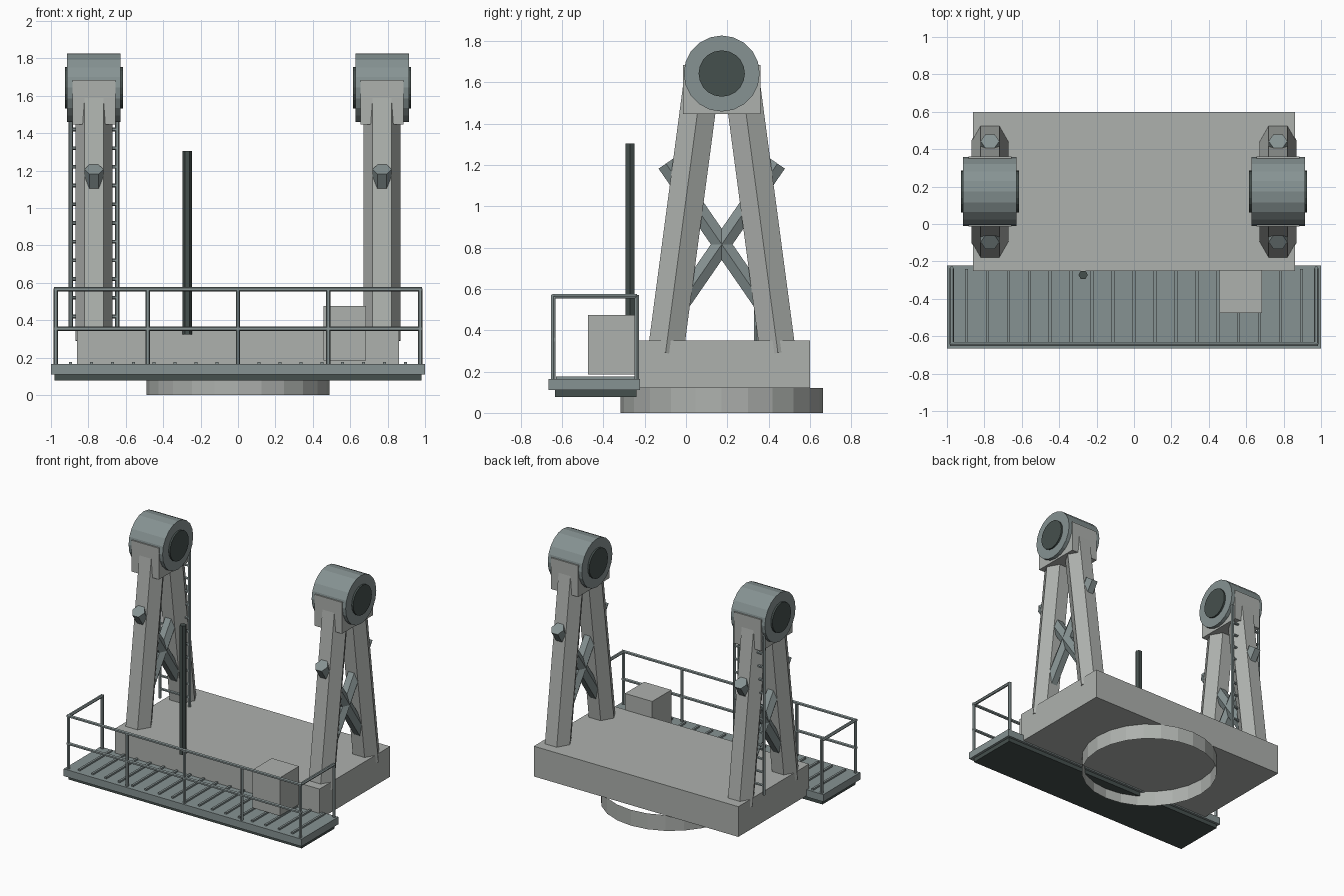
import bpy
from mathutils import Vector, Matrix

if "Cube" in bpy.data.objects:
    bpy.data.objects.remove(bpy.data.objects["Cube"])


def material(name, c):
    m = bpy.data.materials.new(name)
    m.diffuse_color = (*c, 1)
    m.use_nodes = True
    m.node_tree.nodes["Principled BSDF"].inputs["Base Color"].default_value = m.diffuse_color
    return m


LIGHT = material("light_grey", (0.42, 0.44, 0.42))
STEEL = material("steel_grey", (0.24, 0.29, 0.29))
DARK = material("dark_grey", (0.06, 0.08, 0.075))
CY = 0.173  # y of the turntable and tower centre


def box(name, x, y, z, mat):
    bpy.ops.mesh.primitive_cube_add(size=1)
    o = bpy.context.object
    o.name = name
    lo, hi = Vector((x[0], y[0], z[0])), Vector((x[1], y[1], z[1]))
    o.data.transform(Matrix.Translation((lo + hi) / 2) @ Matrix.Diagonal((*(hi - lo), 1)))
    o.data.materials.append(mat)
    return o


def rod(name, a, b, r, mat, sides=6, fill='NGON'):
    """Cylinder from a to b; its first corner points along x where possible."""
    a, b = Vector(a), Vector(b)
    w = (b - a).normalized()
    u = Vector((1, 0, 0)) if abs(w.x) < 0.9 else Vector((0, 0, 1))
    u = (u - w * u.dot(w)).normalized()
    v = w.cross(u)
    rot = Matrix((v, -u, w)).transposed().to_4x4()  # primitive's first corner is on local y
    bpy.ops.mesh.primitive_cylinder_add(vertices=sides, radius=r, depth=(b - a).length,
                                        end_fill_type=fill)
    o = bpy.context.object
    o.name = name
    o.data.transform(Matrix.Translation((a + b) / 2) @ rot)
    o.data.materials.append(mat)
    return o


# turntable ring (open tube) and main deck
rod("turntable_ring", (0, CY, 0), (0, CY, 0.12), 0.49, LIGHT, 24, 'NOTHING')
box("main_deck", (-0.86, 0.86), (-0.25, 0.6), (0.12, 0.35), LIGHT)

# front walkway with underside tray and grating slats
box("walkway", (-1, 1), (-0.665, -0.222), (0.11, 0.165), STEEL)
box("walkway_tray", (-0.98, 0.98), (-0.635, -0.24), (0.078, 0.112), DARK)
for i in range(17):
    x = -0.896 + i * 0.112
    box("grating_slat", (x - 0.008, x + 0.008), (-0.63, -0.24), (0.16, 0.177), STEEL)

# railing
RY, BY, RX = -0.642, -0.238, 0.975
for x in (-RX, -0.482, 0, 0.482, RX):
    rod("rail_post", (x, RY, 0.16), (x, RY, 0.565), 0.012, STEEL)
for z in (0.355, 0.565):
    rod("front_rail", (-RX - 0.01, RY, z), (RX + 0.01, RY, z), 0.012, STEEL)
for s in (-1, 1):
    rod("side_rail", (s * RX, RY, 0.565), (s * RX, BY, 0.565), 0.012, STEEL)
    rod("rear_rail_post", (s * RX, BY, 0.16), (s * RX, BY, 0.57), 0.012, STEEL)

# control cabinet and mast
box("cabinet", (0.456, 0.685), (-0.475, -0.245), (0.185, 0.475), LIGHT)
rod("mast", (-0.272, -0.272, 0.325), (-0.272, -0.272, 1.305), 0.025, DARK)

# two A-frame towers with bearing heads
for s in (-1, 1):
    x = s * 0.77
    for f in (-1, 1):
        rod("tower_leg", (x, CY + f * 0.272, 0.29), (x, CY + f * 0.098, 1.6), 0.1, LIGHT)
        rod("cross_brace", (x, CY + f * 0.27, 1.207), (x, CY - f * 0.27, 0.425), 0.05, STEEL)
    box("bearing_block", (x - 0.115, x + 0.115), (CY - 0.187, CY + 0.187), (1.447, 1.685), LIGHT)
    rod("bearing_drum", (x - 0.143, CY, 1.643), (x + 0.143, CY, 1.643), 0.184, STEEL, 20)
    rod("bearing_pin", (x - 0.156, CY, 1.643), (x + 0.156, CY, 1.643), 0.112, DARK, 20)

# ladder on the left tower
LY = 0.34
for x in (-0.893, -0.645):
    rod("ladder_rail", (x, LY, 0.35), (x, LY, 1.56), 0.012, STEEL)
for i in range(12):
    z = 0.42 + i * 0.1
    rod("ladder_rung", (-0.893, LY, z), (-0.645, LY, z), 0.01, STEEL)
